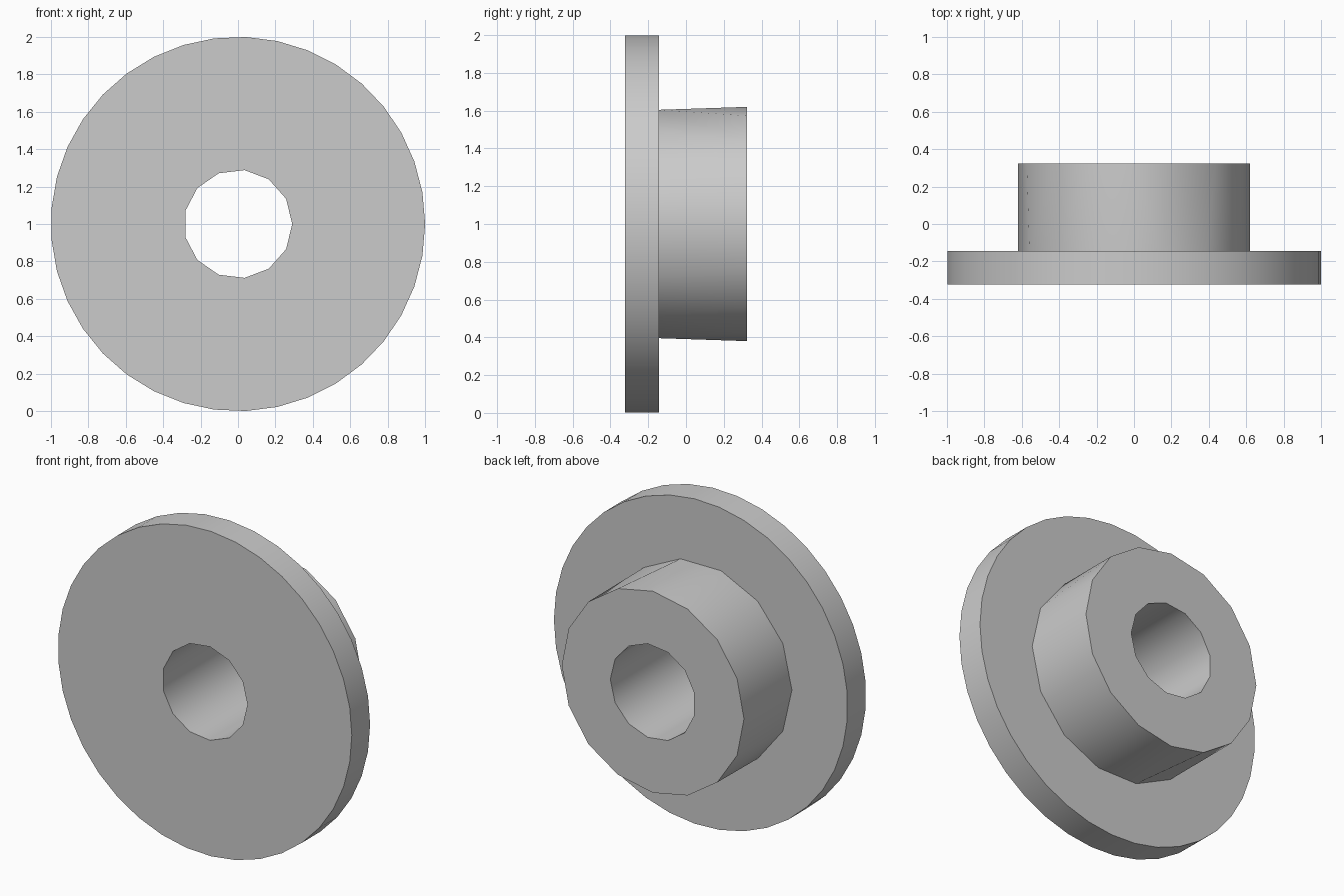
import bpy, bmesh
from math import cos, sin, tau

cube = bpy.data.objects.get("Cube")
if cube:
    bpy.data.objects.remove(cube, do_unlink=True)

GREY = bpy.data.materials.new("plain_grey")
GREY.use_nodes = True
GREY.diffuse_color = (0.6, 0.6, 0.6, 1)
GREY.node_tree.nodes["Principled BSDF"].inputs["Base Color"].default_value = GREY.diffuse_color

FRONT, STEP, BACK = -0.322, -0.144, 0.322


def ring(bm, radius, y, sides):
    return [bm.verts.new((radius * cos(tau * k / sides), y,
                          1 + radius * sin(tau * k / sides))) for k in range(sides)]


def stitch(bm, a, b, lead=None):
    """Join two rings of any vertex count, walking both by angle.
    'lead' forces a step along the first ring at those indices."""
    i = j = 0
    na, nb = len(a), len(b)
    while i < na or j < nb:
        gap = (i + 1) / na - (j + 1) / nb
        a0, a1, b0, b1 = a[i % na], a[(i + 1) % na], b[j % nb], b[(j + 1) % nb]
        if abs(gap) < 1e-6 and na == nb:
            bm.faces.new((a0, b0, b1, a1))
            i, j = i + 1, j + 1
        elif j == nb or (i < na and (gap < 0 or (lead and i in lead))):
            bm.faces.new((a0, b0, a1))
            i += 1
        else:
            bm.faces.new((a0, b0, b1))
            j += 1


def turned_part(name, profile, leads={}):
    """Profile entries are (radius, y, sides)."""
    bm = bmesh.new()
    rings = [ring(bm, *p) for p in profile]
    for k in range(len(rings) - 1):
        stitch(bm, rings[k], rings[k + 1], leads.get(k))
    mesh = bpy.data.meshes.new(name)
    bm.to_mesh(mesh)
    bm.free()
    mesh.materials.append(GREY)
    ob = bpy.data.objects.new(name, mesh)
    bpy.context.collection.objects.link(ob)
    bpy.ops.object.select_all(action='DESELECT')
    ob.select_set(True)
    bpy.context.view_layer.objects.active = ob
    bpy.ops.object.shade_smooth_by_angle()


# Wide flange: front face, rim, back face up to the hub
turned_part("flange", [(0.29, FRONT, 13), (1, FRONT, 37), (1, STEP, 37), (0.62, STEP, 14)])

# Hub: outer wall, end face, and the bore running back to the front
turned_part("hub_and_bore", [(0.62, STEP, 14), (0.62, BACK, 16), (0.29, BACK, 13), (0.29, FRONT, 13)],
            {0: (2, 9)})
